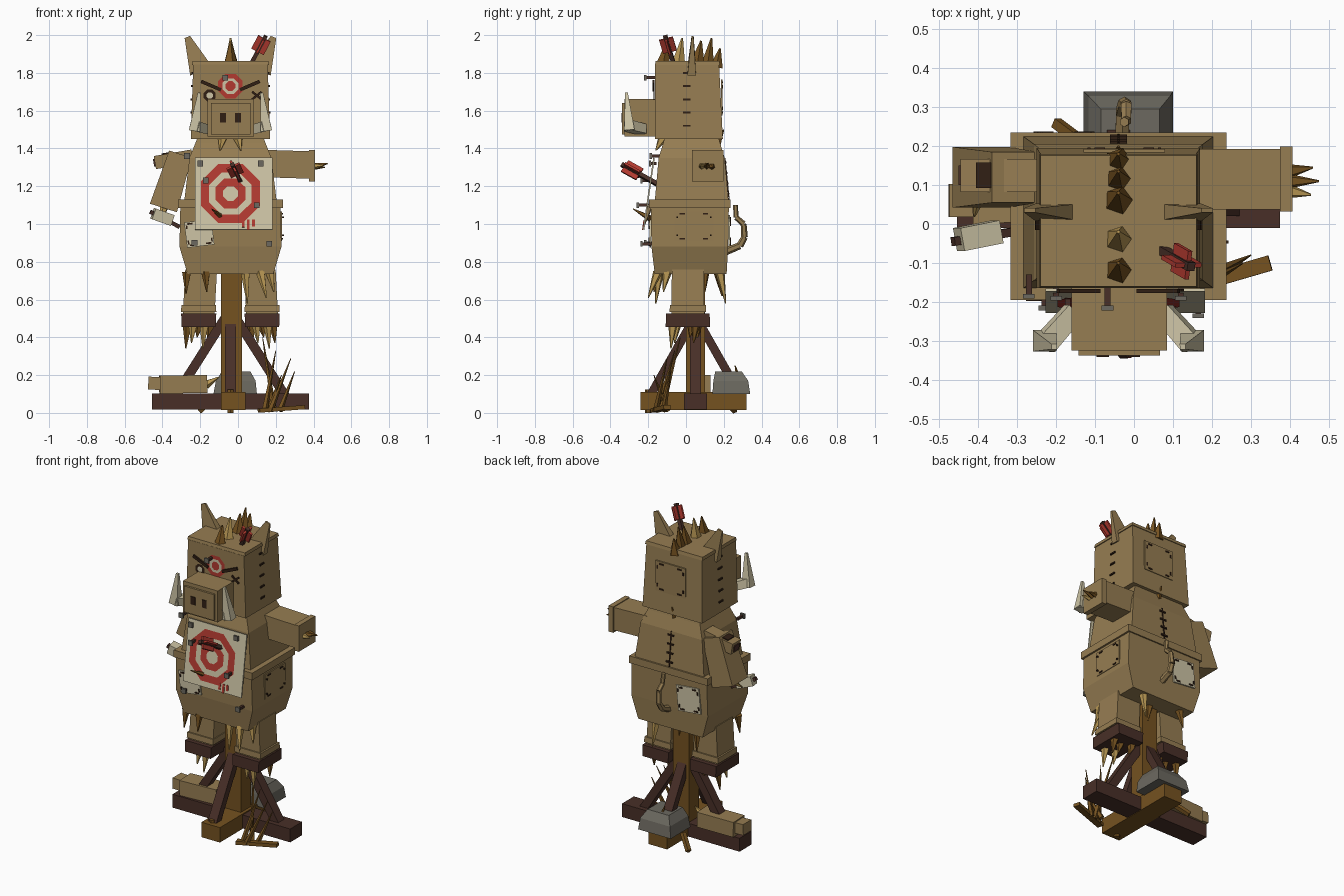
import bpy, bmesh, math
from mathutils import Vector, Matrix

cube = bpy.data.objects.get("Cube")
if cube:
    bpy.data.objects.remove(cube, do_unlink=True)


def material(name, rgb):
    m = bpy.data.materials.new(name)
    m.use_nodes = True
    col = [(c / 255 / 12.92 if c < 11 else ((c / 255 + .055) / 1.055) ** 2.4) for c in rgb] + [1]
    m.diffuse_color = col
    m.node_tree.nodes["Principled BSDF"].inputs["Base Color"].default_value = col
    return m


TAN = material("sackcloth tan", (150, 125, 82))
CREAM = material("parchment cream", (205, 196, 165))
RED = material("target red", (178, 58, 48))
DARK = material("dark wood", (72, 47, 39))
OCHRE = material("ochre wood", (117, 82, 32))
STRAW = material("pale straw", (185, 152, 84))
GREY = material("stone grey", (108, 105, 96))
BLACK = material("stitch brown", (48, 31, 20))
C = -0.04  # body centre line


def make(name, mat, bm):
    bmesh.ops.recalc_face_normals(bm, faces=bm.faces)
    me = bpy.data.meshes.new(name)
    bm.to_mesh(me)
    bm.free()
    me.materials.append(mat)
    ob = bpy.data.objects.new(name, me)
    bpy.context.collection.objects.link(ob)
    return ob


def skin(name, mat, rings):
    """Closed solid through a list of equal-length rings of points."""
    bm = bmesh.new()
    vs = [[bm.verts.new(p) for p in r] for r in rings]
    n = len(vs[0])
    for a, b in zip(vs, vs[1:]):
        for i in range(n):
            bm.faces.new((a[i], a[(i + 1) % n], b[(i + 1) % n], b[i]))
    bm.faces.new(vs[0])
    bm.faces.new(vs[-1])
    return make(name, mat, bm)


def loft(name, mat, sections):
    """Stack of rectangles: z, centre x, centre y, half x, half y."""
    corners = ((-1, -1), (1, -1), (1, 1), (-1, 1))
    return skin(name, mat, [[(cx + i * hx, cy + j * hy, z) for i, j in corners]
                            for z, cx, cy, hx, hy in sections])


def strut(name, mat, a, b, w, d, end=1, n=4):
    """Prism or spike from a to b; end scales the far section."""
    a, b = Vector(a), Vector(b)
    v = (b - a).normalized()
    u = v.cross(Vector((0, 1, 0)))
    u = Vector((1, 0, 0)) if u.length < .05 else u.normalized()
    s = u.cross(v)
    rings = []
    for p, k in ((a, 1), (b, end)):
        k /= 2 * math.cos(math.pi / n)
        ang = [(i + .5) * math.tau / n for i in range(n)]
        rings.append([p + u * (w * k * math.cos(t)) + s * (d * k * math.sin(t)) for t in ang])
    return skin(name, mat, rings)


def spike(name, mat, a, b, w=.04):
    return strut(name, mat, a, b, w, w, .12, 5)


def ring(name, mat, mtx, r0, r1, lift, n=8):
    """Flat ring facing -y."""
    bm = bmesh.new()
    loops = [[bm.verts.new(mtx @ Vector((r * math.cos((i + .5) * math.tau / n), -lift,
              r * math.sin((i + .5) * math.tau / n)))) for i in range(n)] for r in (r1, r0)]
    for i in range(n):
        j = (i + 1) % n
        bm.faces.new((loops[0][i], loops[0][j], loops[1][j], loops[1][i]))
    ob = make(name, mat, bm)
    if ob.data.polygons[0].normal.y > 0:
        ob.data.flip_normals()


def arrow(name, tip, tail):
    tip, tail = Vector(tip), Vector(tail)
    strut(name + "_shaft", DARK, tip, tail, .022, .022)
    f0, f1 = tip.lerp(tail, .5), tip.lerp(tail, .92)
    strut(name + "_fletching_a", RED, f0, f1, .075, .012)
    strut(name + "_fletching_b", RED, f0, f1, .012, .075)


def nail(x, y, z, length):
    strut("nail_shaft", DARK, (x, y, z), (x, y - length, z), .015, .015)
    strut("nail_head", GREY, (x, y - length, z), (x, y - length - .012, z), .03, .03)


# Stand: crossed beams, post, braces
strut("base_beam_side", DARK, (-.455, .05, .06), (.375, .05, .06), .085, .12)
strut("base_beam_front", OCHRE, (-.025, -.24, .062), (-.025, .32, .062), .13, .095)
strut("post", OCHRE, (-.035, .05, .1), (-.035, .05, .78), .11, .1)
for s in (-1, 1):
    strut("side_brace", DARK, (C + s * .29, .05, .09), (C + s * .03, .05, .5), .05, .06)
    strut("depth_brace", DARK, (C, .05 + s * .24, .09), (C, .05 + s * .03, .46), .06, .045)

# Body
loft("lower_body", TAN, [(.735, C, .025, .227, .19), (.88, C, .02, .27, .203), (1.1, C, .02, .265, .207)])
loft("belt", TAN, [(1.085, C, .02, .277, .215), (1.13, C, .02, .277, .215)])
loft("upper_body", TAN, [(1.1, C, .03, .247, .197), (1.35, C, .03, .217, .175), (1.43, C, .03, .185, .15),
                         (1.47, C, .03, .17, .14)])
loft("head", TAN, [(1.45, C, .015, .21, .18), (1.845, C, .005, .197, .17)])
loft("head_lid", TAN, [(1.843, C, .008, .203, .172), (1.863, C, .008, .2, .168)])

# Chest target
tilt = Matrix.Translation((-.022, -.197, 1.16)) @ Matrix.Rotation(-.144, 4, 'X')
sheet = strut("target_sheet", CREAM, (0, .004, 0), (0, -.004, 0), .41, .385)
sheet.data.transform(tilt)
bull = tilt @ Matrix.Translation((C + .022, 0, 0))
ring("target_outer_ring", RED, bull, .122, .17, .007)
ring("target_inner_ring", RED, bull, .042, .086, .007)
for i, drop in enumerate((.03, .045, .025)):
    x = .05 + i * .027
    drip = strut("paint_drip", RED, (x, -.006, -.14), (x, -.006, -.15 - drop), .014, .004)
    drip.data.transform(tilt)
for x in (-.2, .12):
    nail(x, -.155, 1.32, .03)
nail(-.17, -.18, 1.23, .05)
nail(.1, -.19, 1.1, .06)
nail(.165, -.18, .895, .05)
nail(-.23, -.18, .9, .03)
nail(-.068, -.165, 1.775, .045)
nail(-.27, -.13, 1.36, .05)
arrow("chest_arrow", (.02, -.15, 1.21), (-.03, -.34, 1.315))
arrow("head_arrow", (.06, -.06, 1.83), (.147, -.11, 1.995))
spike("chest_stick", OCHRE, (-.08, -.19, 1.03), (-.14, -.28, 1.08), .03)
for i in range(3):
    spike("chest_straw", STRAW if i == 1 else TAN, (.115 + i * .022, -.19, 1.1), (.1 + i * .034, -.225, .98), .028)

# Snout, nostrils, tusks, ears
strut("snout", TAN, (-.038, -.15, 1.563), (-.038, -.325, 1.563), .245, .2)
strut("snout_plate", TAN, (-.038, -.32, 1.557), (-.038, -.338, 1.557), .21, .165)
for s in (-1, 1):
    cx = C + s * .04
    strut("nostril", BLACK, (cx, -.337, 1.563), (cx, -.342, 1.563), .032, .05)
    strut("tusk_root", CREAM, (C + s * .115, -.225, 1.5), (C + s * .19, -.31, 1.52), .05, .05, 1.1)
    strut("tusk_tip", CREAM, (C + s * .19, -.3, 1.495), (C + s * .165, -.315, 1.695), .06, .055, .25)
    strut("ear", TAN, (C + s * .155, .03, 1.81), (C + s * .228, .035, 1.99), .125, .045, .25)
    strut("brow", BLACK, (C + s * .155, -.172, 1.755), (C + s * .05, -.172, 1.71), .018, .01)
    for i in range(5):
        x = C + s * (.2 + i * .0022)
        z = 1.8 - i * .07
        strut("head_stitch", BLACK, (x, -.015, z), (x, .025, z), .012, .01)

# Face paint: painted eye, ring eye, stitched eye
eye = Matrix.Translation((C, -.166, 1.73))
for r0, r1, m in ((.045, .07, RED), (.028, .045, CREAM), (.001, .028, RED)):
    ring("painted_eye", m, eye, r0, r1, .004)
eye = Matrix.Translation((-.15, -.166, 1.68))
ring("button_eye_rim", BLACK, eye, .018, .034, .004)
ring("button_eye_centre", CREAM, eye, .001, .018, .004)
for s in (-1, 1):
    strut("stitched_eye", BLACK, (.1 - .025, -.17, 1.68 - s * .02), (.1 + .025, -.17, 1.68 + s * .02), .012, .006)

# Mane
for y, z, top, w, m in ((-.12, 1.85, 1.965, .06, OCHRE), (-.04, 1.85, 1.985, .06, STRAW), (.06, 1.85, 1.97, .065, OCHRE),
                        (.115, 1.85, 1.985, .055, OCHRE), (.16, 1.83, 1.93, .06, OCHRE)):
    spike("mane_spike", m, (C, y, z), (C, y + .02, top), w)
spike("nape_spike", OCHRE, (C, .16, 1.42), (C, .2, 1.5), .04)
for s in (-1, 1):
    spike("collar_straw", STRAW, (C + s * .04, -.12, 1.46), (C + s * .055, -.16, 1.39), .045)

# Outstretched left arm
strut("left_arm", TAN, (.14, .115, 1.32), (.395, .115, 1.312), .145, .155)
strut("left_cuff", TAN, (.375, .115, 1.308), (.407, .115, 1.308), .165, .167)
for y, z, x in ((.075, 1.31, .455), (.11, 1.32, .475), (.145, 1.3, .46)):
    spike("left_arm_straw", OCHRE if y > .1 else STRAW, (.39, .11 + (y - .11) * .7, 1.305), (x, y, z), .035)

# Sagging right arm
strut("right_arm", TAN, (-.305, .12, 1.37), (-.395, .12, 1.085), .125, .13, 1.2)
strut("right_shoulder_stub", TAN, (-.24, .125, 1.36), (-.44, .125, 1.325), .07, .085)
strut("right_stub_hole", BLACK, (-.405, .125, 1.368), (-.35, .125, 1.378), .01, .065)
strut("right_stub_peg", DARK, (-.435, .125, 1.325), (-.447, .125, 1.323), .04, .05)
strut("hand_stick", DARK, (-.465, -.045, 1.065), (-.31, -.02, .985), .022, .022)
strut("hand_cloth", CREAM, (-.45, -.04, 1.055), (-.35, -.02, 1.02), .06, .06)
spike("right_arm_straw", STRAW, (-.39, .1, 1.09), (-.41, .02, 1.02), .04)

# Legs, hooves and straw
for s in (-1, 1):
    a, b = C + s * .155, C + s * .168
    loft("leg", TAN, [(.52, b, .01, .084, .087), (.76, a, .01, .084, .085)])
    loft("leg_cuff", TAN, [(.535, b, .01, .093, .097), (.57, b, .01, .092, .095)])
    loft("hoof", DARK, [(.455, b, .01, .09, .118), (.525, b, .01, .093, .115)])
    for i in range(5):
        x, y = b - .06 + i * .03, (.06, -.05, .03, -.07, .05)[i]
        spike("hoof_straw", STRAW if i % 2 else OCHRE, (x, y, .46), (x + s * .008, y - .01, .34 + (i % 3) * .03), .04)
for x, y, tx, ty, tz in ((-.27, -.14, -.275, -.15, .63), (-.17, -.15, -.165, -.17, .64), (.04, -.14, .05, -.16, .58),
                         (.12, -.15, .15, -.2, .61), (.17, -.1, .19, -.12, .64), (.08, .18, .09, .21, .58),
                         (-.2, .17, -.21, .19, .62), (-.03, .1, -.02, .1, .64)):
    spike("belly_straw", STRAW if x > 0 else OCHRE, (x, y, .745), (tx, ty, tz), .042)


def patch(name, mat, c, axis, w, h, turn=0):
    """Thin square with dark stitches, facing x or y."""
    n = Vector((1, 0, 0)) if axis == 'x' else Vector((0, -1 if c[1] < 0 else 1, 0))
    side = Vector((0, 1, 0)) if axis == 'x' else Vector((1, 0, 0))
    mtx = Matrix.Translation(c) @ Matrix.Rotation(turn, 4, n)
    size = (h, w) if axis == 'x' else (w, h)
    parts = [strut(name, mat, n * -.004, n * .005, *size)]
    for i in (-1, 1):
        for j in (-.3, .3):
            p = n * .005 + Vector((0, 0, i * h * .42)) + side * (j * w)
            parts.append(strut(name + "_stitch", BLACK, p - side * .014, p + side * .014, .009, .008))
            p = n * .005 + Vector((0, 0, j * h)) + side * (i * w * .43)
            parts.append(strut(name + "_stitch", BLACK, p - side * .004, p + side * .004, .02, .008))
    for p in parts:
        p.data.transform(mtx)


# Patches and back seam
patch("hip_patch", TAN, (.228, .042, .988), 'x', .205, .155)
patch("head_back_patch", TAN, (-.025, .188, 1.67), 'y', .21, .19)
patch("belly_patch", CREAM, (-.205, -.189, .95), 'y', .145, .135, .12)
patch("rump_patch", CREAM, (-.18, .228, .96), 'y', .16, .16, .1)
strut("back_seam", BLACK, (C, .228, 1.13), (C, .206, 1.35), .006, .006)
for i in range(4):
    y, z = .226 - i * .0055, 1.16 + i * .055
    strut("seam_stitch", BLACK, (C - .022, y, z), (C + .022, y, z), .01, .008)

# Curled tail
tail = [(-.03, .21, .855), (-.03, .285, .885), (-.025, .31, .93), (-.02, .305, 1.0), (-.02, .265, 1.035), (-.025, .262, 1.1)]
for i, (a, b) in enumerate(zip(tail, tail[1:])):
    strut("tail_segment", TAN, a, b, .036 - i * .003, .036 - i * .003, .9, 6)

# Fallen arm, rock and debris
strut("fallen_arm", TAN, (-.415, .06, .15), (-.165, .07, .153), .095, .12)
strut("fallen_cuff", TAN, (-.475, .06, .158), (-.4, .06, .155), .068, .085)
spike("fallen_arm_straw", STRAW, (-.17, .07, .15), (-.1, .05, .19), .04)
loft("rock", GREY, [(.1, -.015, .24, .115, .1), (.17, -.012, .237, .105, .092), (.22, -.01, .225, .075, .07)])
strut("broken_plank", OCHRE, (.11, -.17, .012), (.35, -.1, .03), .022, .04)
for x, y, tx, ty, tz in ((.14, -.15, .2, -.06, .33), (.17, -.16, .28, -.1, .29), (.19, -.13, .13, -.03, .4),
                         (.16, -.1, .23, -.17, .2), (.22, -.12, .3, -.08, .22)):
    spike("ground_straw", OCHRE, (x, y, .01), (tx, ty, tz), .028)
strut("ground_stick", OCHRE, (-.2, .26, .01), (-.12, .2, .08), .025, .025)
spike("beam_splinter", OCHRE, (.0, .3, .1), (-.03, .26, .25), .04)
strut("beam_peg", OCHRE, (C, -.2, 0), (C, -.2, .125), .03, .03, 1, 6)
